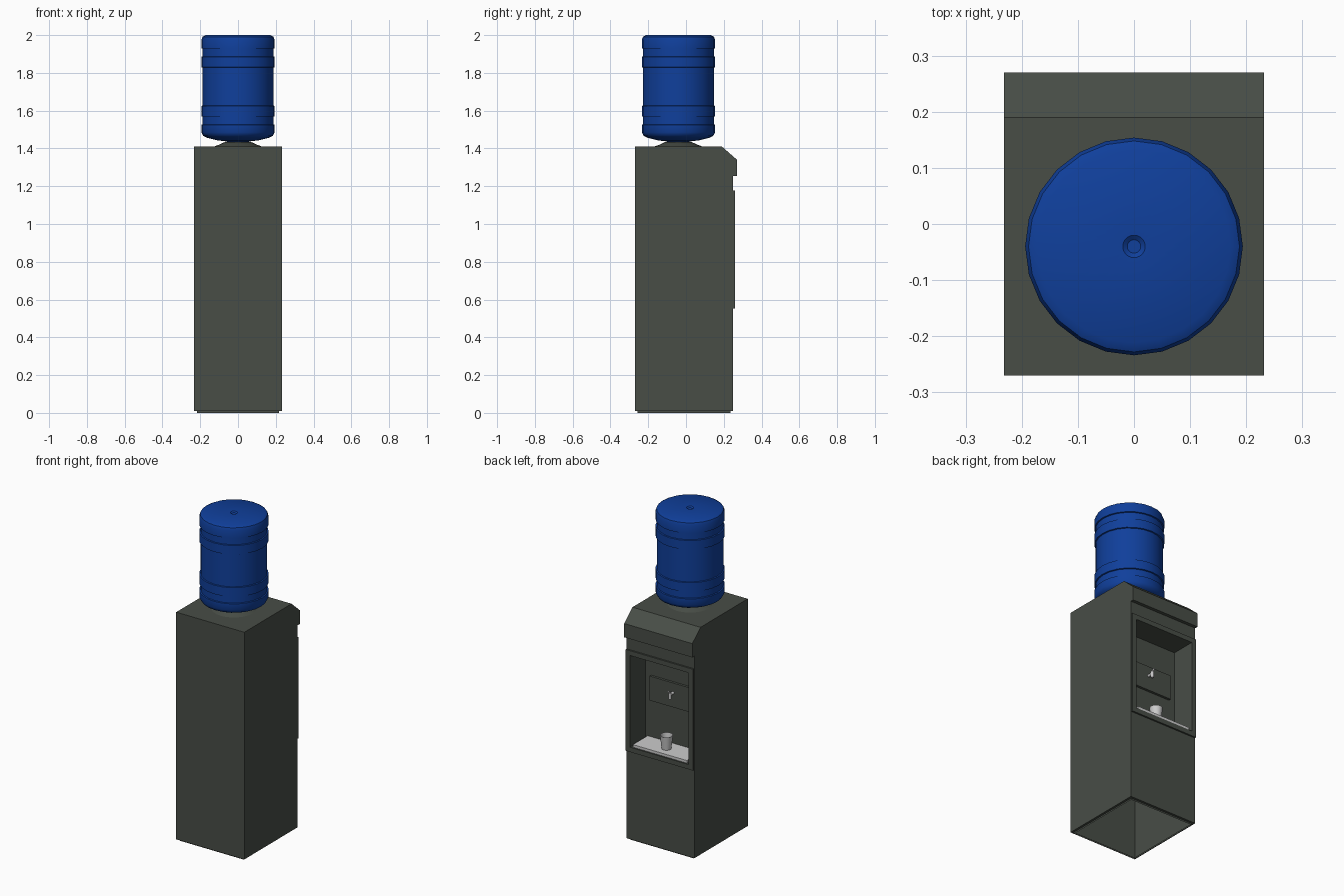
import bpy, bmesh, math
from mathutils import Matrix, Vector

if "Cube" in bpy.data.objects:
    bpy.data.objects.remove(bpy.data.objects["Cube"])


def material(name, rgb):
    m = bpy.data.materials.new(name)
    m.diffuse_color = (*rgb, 1)
    m.use_nodes = True
    m.node_tree.nodes["Principled BSDF"].inputs["Base Color"].default_value = m.diffuse_color
    return m


CASE = material("dark_casing", (0.065, 0.075, 0.062))
BLUE = material("blue_plastic", (0.005, 0.05, 0.33))


def finish(bm, name, mat=None, smooth=None):
    me = bpy.data.meshes.new(name)
    bm.to_mesh(me)
    bm.free()
    ob = bpy.data.objects.new(name, me)
    bpy.context.collection.objects.link(ob)
    if mat:
        me.materials.append(mat)
    if smooth:
        bpy.ops.object.select_all(action='DESELECT')
        ob.select_set(True)
        bpy.context.view_layer.objects.active = ob
        bpy.ops.object.shade_smooth_by_angle(angle=math.radians(smooth))
    return ob


def lathe(name, profile, centre, sides=24, mat=None, smooth=35):
    # profile of (radius, z), listed from bottom to top, spun about z
    bm = bmesh.new()
    vs = [bm.verts.new((r, 0, z)) for r, z in profile]
    es = [bm.edges.new(p) for p in zip(vs, vs[1:])]
    bmesh.ops.spin(bm, geom=vs + es, cent=(0, 0, 0), axis=(0, 0, 1),
                   angle=math.tau, steps=sides)
    bmesh.ops.remove_doubles(bm, verts=bm.verts, dist=1e-5)
    bmesh.ops.recalc_face_normals(bm, faces=bm.faces)
    bmesh.ops.translate(bm, verts=bm.verts, vec=(*centre, 0))
    return finish(bm, name, mat, smooth)


def rod(name, a, b, r, sides=12, mat=None):
    a, b = Vector(a), Vector(b)
    d = b - a
    bm = bmesh.new()
    rot = d.to_track_quat('Z', 'Y').to_matrix().to_4x4()
    bmesh.ops.create_cone(bm, cap_ends=True, segments=sides, radius1=r, radius2=r,
                          depth=d.length, matrix=Matrix.Translation((a + b) / 2) @ rot)
    return finish(bm, name, mat, 40)


def box(name, lo, hi, mat=None):
    lo, hi = Vector(lo), Vector(hi)
    bm = bmesh.new()
    bmesh.ops.create_cube(bm, size=1, matrix=Matrix.Translation((lo + hi) / 2)
                          @ Matrix.Diagonal((*(hi - lo), 1)))
    return finish(bm, name, mat)


# Cabinet: side profile (y, z) extruded across the width
W = 0.232
side = [(-.27, .01), (.25, .01), (.25, .55), (.25, 1.18), (.25, 1.255),
        (.27, 1.255), (.27, 1.34), (.19, 1.41), (-.27, 1.41)]
bm = bmesh.new()
first = bm.faces.new([bm.verts.new((-W, y, z)) for y, z in side])
ext = bmesh.ops.extrude_face_region(bm, geom=[first], use_keep_orig=True)
bmesh.ops.translate(bm, vec=(2 * W, 0, 0),
                    verts=[g for g in ext['geom'] if isinstance(g, bmesh.types.BMVert)])
bmesh.ops.recalc_face_normals(bm, faces=bm.faces)


def face_at(y, z):
    return min(bm.faces, key=lambda f: (f.calc_center_median() - Vector((0, y, z))).length)


# Raised frame and recessed niche
panel = face_at(.25, .865)
bmesh.ops.inset_region(bm, faces=[panel], thickness=.004, depth=0)
for thickness, y in ((0, .26), (.042, .26), (0, .11)):
    if thickness:
        bmesh.ops.inset_region(bm, faces=[panel], thickness=thickness, depth=0)
    else:
        new = bmesh.ops.extrude_discrete_faces(bm, faces=[panel])['faces'][0]
        panel = new
        for v in panel.verts:
            v.co.y = y
# Open underside with a thin plinth lip
under = face_at(-.01, .01)
bmesh.ops.inset_region(bm, faces=[under], thickness=.02, depth=0)
under = bmesh.ops.extrude_discrete_faces(bm, faces=[under])['faces'][0]
for v in under.verts:
    v.co.z = 0
bmesh.ops.delete(bm, geom=[under], context='FACES_ONLY')
finish(bm, "cabinet", CASE)

# Niche fittings
box("tap_panel", (-.16, .108, .83), (.16, .125, .98), CASE)
box("drip_tray", (-.184, .111, .585), (.184, .255, .601))
lathe("cup", [(0, .602), (.027, .602), (.037, .685), (.034, .685), (.025, .608), (0, .608)],
      (0, .19), 20)
rod("tap_stem", (0, .12, .92), (0, .16, .92), .008)
rod("tap_spout", (0, .157, .895), (0, .157, .932), .009)
rod("tap_lever", (0, .155, .932), (0, .175, .945), .005)

# Collar and water bottle
C = (0, -.04)
lathe("bottle_collar", [(.13, 1.409), (.10, 1.42), (.068, 1.435), (.05, 1.435)], C, 24, CASE)
R, B = .187, .194
lathe("water_bottle", [
    (.05, 1.41), (.06, 1.437), (.11, 1.443), (.165, 1.457), (.184, 1.467), (B, 1.485),
    (B, 1.525), (R, 1.527), (R, 1.568), (B, 1.57), (B, 1.625), (R, 1.627),
    (R, 1.828), (B, 1.83), (B, 1.885), (R, 1.887), (R, 1.928), (B, 1.93),
    (B, 1.975), (.188, 1.991), (.172, 2.0), (.02, 1.998), (.012, 1.992), (0, 1.992)],
    C, 24, BLUE)
